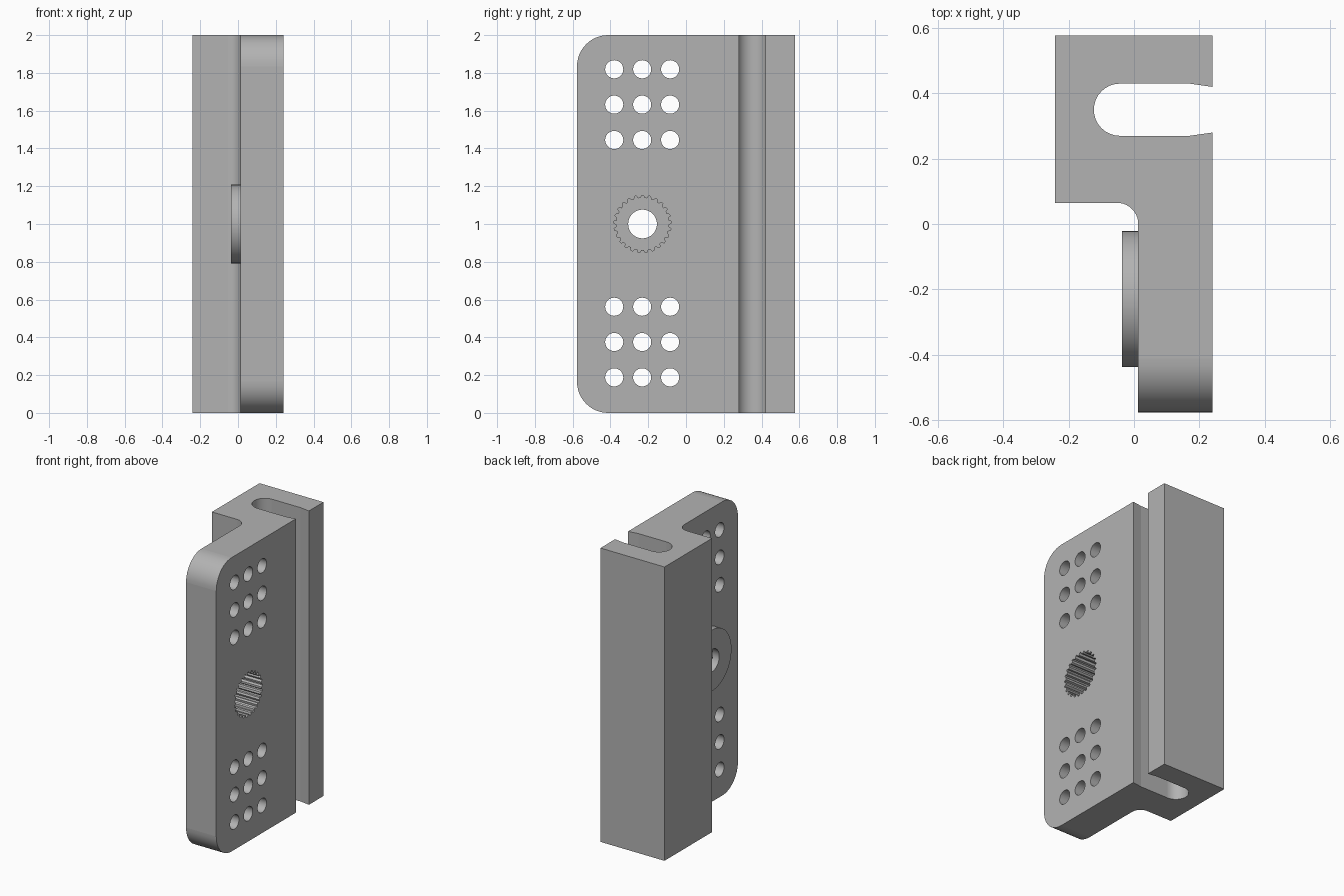
import bpy, bmesh
from math import pi, cos, sin
from mathutils import Vector

cube = bpy.data.objects.get("Cube")
if cube:
    bpy.data.objects.remove(cube)

HEIGHT = 2.0
FRONT, BACK = -0.577, 0.577
LEFT, RIGHT = 0.24, -0.242
PLATE_X = 0.013              # right face of the thin plate
HUB_Y, HUB_Z = -0.23, 1.0

grey = bpy.data.materials.new("plain grey")
grey.use_nodes = True
grey.diffuse_color = (0.45, 0.45, 0.45, 1)
grey.node_tree.nodes["Principled BSDF"].inputs["Base Color"].default_value = grey.diffuse_color


def arc(cx, cy, r, start, end, steps):
    angles = [start + (end - start) * i / steps for i in range(steps + 1)]
    return [(cx + r * cos(a), cy + r * sin(a)) for a in angles]


def circle(cy, cz, r, sides):
    return arc(cy, cz, r, 0, 2 * pi, sides)[:-1]


def extrude(bm, points, offset):
    """Extrude a closed outline of 3D points into a solid."""
    face = bm.faces.new([bm.verts.new(p) for p in points])
    grown = bmesh.ops.extrude_face_region(bm, geom=[face], use_keep_orig=True)
    moved = [v for v in grown["geom"] if isinstance(v, bmesh.types.BMVert)]
    bmesh.ops.translate(bm, verts=moved, vec=offset)
    bmesh.ops.recalc_face_normals(bm, faces=bm.faces)


def make_object(name, bm):
    mesh = bpy.data.meshes.new(name)
    bm.to_mesh(mesh)
    bm.free()
    mesh.materials.append(grey)
    obj = bpy.data.objects.new(name, mesh)
    bpy.context.collection.objects.link(obj)
    return obj


def x_prisms(name, outlines):
    """Solids along x, each given as (outline in yz, x start, x end)."""
    bm = bmesh.new()
    for outline, x0, x1 in outlines:
        extrude(bm, [(x0, y, z) for y, z in outline], (x1 - x0, 0, 0))
    return make_object(name, bm)


def combine(target, tool, operation):
    mod = target.modifiers.new(operation, "BOOLEAN")
    mod.operation, mod.solver, mod.object = operation, "EXACT", tool
    graph = bpy.context.evaluated_depsgraph_get()
    mesh = bpy.data.meshes.new_from_object(target.evaluated_get(graph))
    target.modifiers.clear()
    target.data = mesh
    bpy.data.objects.remove(tool)


# Plate and slotted rail share one plan outline
outline = [(LEFT, FRONT), (LEFT, 0.28), (0.17, 0.27)]
outline += arc(-0.043, 0.35, 0.08, 1.5 * pi, 0.5 * pi, 16)
outline += [(0.17, 0.43), (LEFT, 0.42), (LEFT, BACK), (RIGHT, BACK), (RIGHT, 0.065)]
outline += arc(-0.052, 0, 0.065, 0.5 * pi, 0, 10)
outline += [(PLATE_X, FRONT)]
bm = bmesh.new()
extrude(bm, [(x, y, 0) for x, y in outline], (0, 0, HEIGHT))

# Rounded front corners
corners = [e for e in bm.edges
           if all(abs(v.co.y - FRONT) < 1e-4 for v in e.verts)
           and abs(e.verts[0].co.z - e.verts[1].co.z) < 1e-4]
bmesh.ops.bevel(bm, geom=corners, offset=0.165, segments=12, profile=0.5,
                affect="EDGES", clamp_overlap=False)
bracket = make_object("slotted_bracket", bm)

# Round hub on the right face
hub = x_prisms("hub", [(circle(HUB_Y, HUB_Z, 0.208, 64), -0.036, 0.06)])
combine(bracket, hub, "UNION")

# Screw holes in two blocks, and the toothed socket
holes = []
for middle in (0.375, 1.632):
    for row in (-1, 0, 1):
        for col in (-1, 0, 1):
            ring = circle(HUB_Y - 0.002 + col * 0.148, middle + row * 0.187, 0.048, 32)
            holes.append((ring, -0.1, 0.3))
TEETH = 25
spline = []
for i in range(TEETH):
    for part, r in ((-0.32, 0.138), (-0.12, 0.152), (0.12, 0.152), (0.32, 0.138)):
        a = 2 * pi * (i + part) / TEETH + pi / 2
        spline.append((HUB_Y + r * cos(a), HUB_Z + r * sin(a)))
holes.append((spline, PLATE_X, 0.3))
combine(bracket, x_prisms("hole_cutter", holes), "DIFFERENCE")

# Bore through the hub floor
bore = x_prisms("bore_cutter", [(circle(HUB_Y, HUB_Z, 0.076, 48), -0.1, 0.1)])
combine(bracket, bore, "DIFFERENCE")

# Smooth the curved walls, keep the flat faces flat
bpy.ops.object.select_all(action="DESELECT")
bracket.select_set(True)
bpy.context.view_layer.objects.active = bracket
bpy.ops.object.shade_smooth_by_angle(angle=pi / 6)
for face in bracket.data.polygons:
    if max(abs(c) for c in face.normal) > 0.9999:
        face.use_smooth = False
